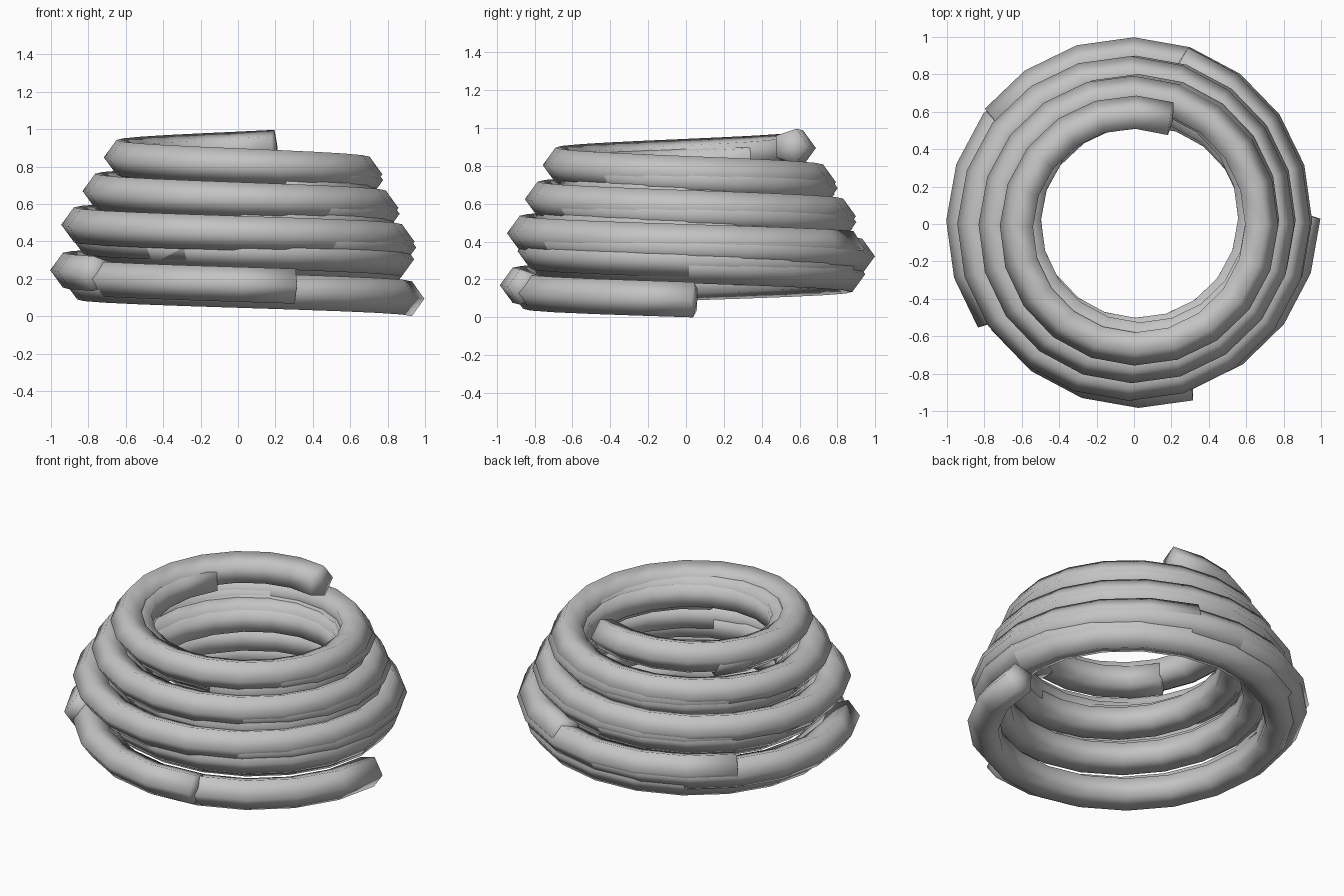
import bpy, bmesh, math
from mathutils import Vector

if "Cube" in bpy.data.objects:
    bpy.data.objects.remove(bpy.data.objects["Cube"])

SIDES, STEPS, TURNS = 5, 20, 3      # five-sided tube, 20 segments per turn
TUBE, RISE, SHRINK = 0.098, 0.18, 0.1
START_R, START_Z, LIFT = 0.895, 0.093, 0.0675

grey = bpy.data.materials.new("rope_grey")
grey.diffuse_color = (0.55, 0.55, 0.55, 1)
grey.use_nodes = True
grey.node_tree.nodes["Principled BSDF"].inputs["Base Color"].default_value = grey.diffuse_color


def coil_path(start_angle, low, high, z):
    """Clockwise rising helix that narrows, its centre drifting from low to high."""
    pts = []
    for i in range(STEPS * TURNS + 1):
        t = i / STEPS
        a = start_angle - t * math.tau
        r = START_R - SHRINK * t
        c = Vector(low).lerp(Vector(high), t / TURNS)
        pts.append(Vector((c.x + r * math.cos(a), c.y + r * math.sin(a), z + RISE * t)))
    return pts


def make_tube(name, pts):
    bm = bmesh.new()
    rings = []
    for i, p in enumerate(pts):
        d = (pts[min(i + 1, len(pts) - 1)] - pts[max(i - 1, 0)]).normalized()
        out = Vector((0, 0, 1)).cross(d).normalized()   # one corner points outward
        up = out.cross(d)
        rings.append([bm.verts.new(p + TUBE * (out * math.cos(k * math.tau / SIDES)
                                               + up * math.sin(k * math.tau / SIDES)))
                      for k in range(SIDES)])
    for a, b in zip(rings, rings[1:]):
        for k in range(SIDES):
            n = (k + 1) % SIDES
            bm.faces.new((a[k], a[n], b[n], b[k]))
    # slightly domed end caps
    for ring, p, q in ((rings[0], pts[0], pts[1]), (rings[-1], pts[-1], pts[-2])):
        tip = bm.verts.new(p + (p - q).normalized() * 0.015)
        for k in range(SIDES):
            bm.faces.new((ring[k], ring[(k + 1) % SIDES], tip))
    bmesh.ops.recalc_face_normals(bm, faces=bm.faces)
    for f in bm.faces:
        f.smooth = True
    mesh = bpy.data.meshes.new(name)
    bm.to_mesh(mesh)
    bm.free()
    mesh.materials.append(grey)
    obj = bpy.data.objects.new(name, mesh)
    bpy.context.collection.objects.link(obj)


# five overlapping rope coils, each turned a fifth of a circle and lifted
centres = [((0.005, 0.045), (0.065, -0.02)),
           ((0.025, 0.005), (0.04, -0.015)),
           ((-0.022, 0.015), (0.005, 0.03)),
           ((-0.005, 0.02), (0.03, 0.025)),
           ((-0.032, 0.005), (0.01, -0.012))]
for n, (low, high) in enumerate(centres):
    make_tube(f"rope_coil_{n + 1}",
              coil_path(-n * math.tau / 5, low, high, START_Z + LIFT * n))
